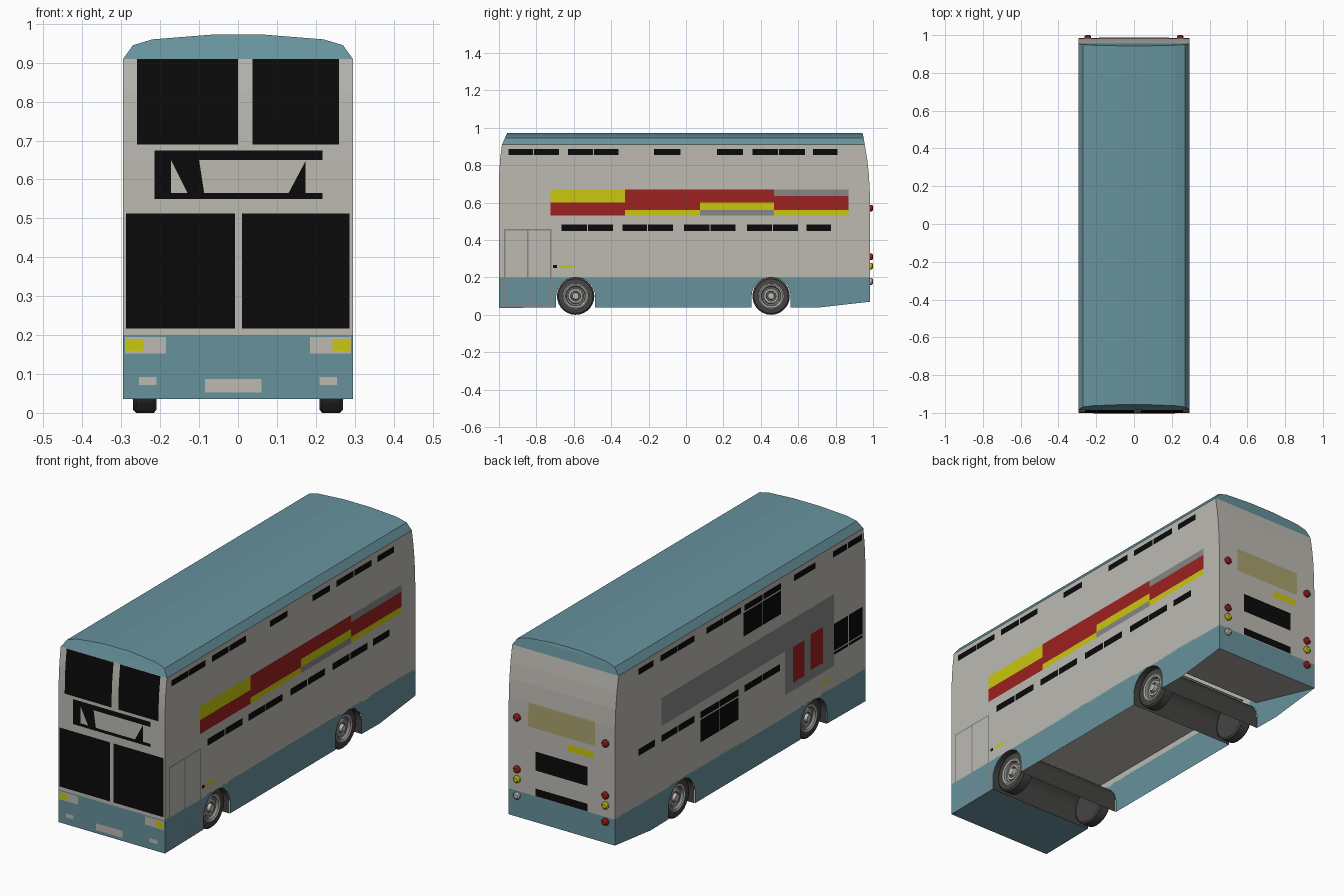
import bpy, bmesh, math
from mathutils import Vector

if "Cube" in bpy.data.objects:
    bpy.data.objects.remove(bpy.data.objects["Cube"])

def material(name, rgb):
    m = bpy.data.materials.new(name)
    m.diffuse_color = (*rgb, 1)
    m.use_nodes = True
    m.node_tree.nodes["Principled BSDF"].inputs["Base Color"].default_value = m.diffuse_color
    return m

MATS = [material("teal paint", (.135, .29, .335)), material("stone grey paint", (.51, .49, .45)),
        material("black glass", (.003, .003, .003)), material("yellow", (.59, .57, .005)),
        material("red", (.34, .015, .015)), material("mid grey", (.24, .24, .24)),
        material("dark rubber", (.06, .058, .055)), material("olive panel", (.39, .36, .16))]
TEAL, STONE, BLACK, YELLOW, RED, GREY, DARK, OLIVE = range(8)

def build(name, faces, facing=None, smooth=False):
    """Make an object from (points, colour) faces; facing sets the outward direction of plates."""
    bm = bmesh.new()
    for pts, col in faces:
        f = bm.faces.new([bm.verts.new(p) for p in pts])
        f.material_index = col
        f.normal_update()
        if facing and f.normal.dot(Vector(facing)) < 0:
            f.normal_flip()
    if not facing:
        bmesh.ops.remove_doubles(bm, verts=bm.verts, dist=1e-5)
        bmesh.ops.recalc_face_normals(bm, faces=bm.faces)
    me = bpy.data.meshes.new(name)
    bm.to_mesh(me)
    bm.free()
    for m in MATS:
        me.materials.append(m)
    ob = bpy.data.objects.new(name, me)
    bpy.context.collection.objects.link(ob)
    if smooth:
        bpy.ops.object.select_all(action='DESELECT')
        ob.select_set(True)
        bpy.context.view_layer.objects.active = ob
        bpy.ops.object.shade_smooth_by_angle(angle=math.radians(35))
    return ob

HX = .295
AXLES = (-.59, .455)
# Upper body rings: height, half width, front y, back y
LEVELS = [(.2, HX, -1, .985), (.5, HX, -1, .985), (.65, HX, -1, .983), (.75, HX, -.999, .978),
          (.83, HX, -.994, .969), (.91, HX, -.984, .956), (.945, .27, -.968, .95),
          (.96, .22, -.962, .947), (.972, .07, -.956, .943)]

def ring(l):
    z, x, f, b = l
    return [(-x, f, z), (x, f, z), (x, b, z), (-x, b, z)]

# Upper body and roof
faces = []
for a, b in zip(LEVELS, LEVELS[1:]):
    ra, rb = ring(a), ring(b)
    for i in range(4):
        j = (i + 1) % 4
        faces.append(([ra[i], ra[j], rb[j], rb[i]], TEAL if a[0] > .9 else STONE))
faces.append((ring(LEVELS[-1]), TEAL))
build("upper_body", faces)

# Wheel arch curve in y, z
def arch(yc, r=.104, n=16):
    arc = [(yc - r * math.cos(math.pi * i / n), .1 + r * math.sin(math.pi * i / n) * .96) for i in range(n + 1)]
    return [(yc - r, .04)] + arc + [(yc + r, .04)]

# Lower skirt with wheel arch openings, front and rear panels, front underside
outline = [(-1, .2), (-1, .036)] + arch(AXLES[0]) + arch(AXLES[1]) + [(.7, .038), (.985, .07), (.985, .2)]
# split into panels around each arch so every face is well formed
faces = []
for s in (-HX, HX):
    low = outline[1:-1]
    for (ya, za), (yb, zb) in zip(low, low[1:]):
        pts = [(s, ya, za), (s, yb, zb), (s, yb, .207), (s, ya, .207)]
        if abs(ya - yb) > 1e-6:
            faces.append((pts, TEAL))
build("right_and_left_skirt", [f for f in faces if f[0][0][0] > 0], (1, 0, 0)).name = "right_skirt"
build("left_skirt", [f for f in faces if f[0][0][0] < 0], (-1, 0, 0))
build("front_skirt", [([(-HX, -1, .036), (HX, -1, .036), (HX, -1, .2), (-HX, -1, .2)], TEAL)], (0, -1, 0))
build("rear_skirt", [([(-HX, .985, .07), (HX, .985, .07), (HX, .985, .2), (-HX, .985, .2)], TEAL)], (0, 1, 0))

def strip(path, col, x=HX - .001):
    return [([(-x, *a), (x, *a), (x, *b), (-x, *b)], col) for a, b in zip(path, path[1:])]

# Underside: closed nose, high middle floor, sloping tail
build("front_underside", strip([(-1, .036), (-.694, .04)], TEAL), (0, 0, -1))
build("middle_floor", strip([(-.6, .235), (.46, .235)], STONE), (0, 0, -1))
build("rear_floor", strip([(.555, .18), (.985, .07)], STONE), (0, 0, -1))
for nm, y in zip(("front", "rear"), AXLES):
    build(nm + "_wheel_arch", strip(arch(y), DARK), smooth=True)

# Flat plates on the sides: y0, y1, z0, z1, colour
def side_plates(name, side, rects, off=.002):
    x = side * (HX + off)
    build(name, [([(x, a, c), (x, b, c), (x, b, d), (x, a, d)], col) for a, b, c, d, col in rects], (side, 0, 0))

def vents(ranges, z0, z1):
    out = []
    for a, b in ranges:
        m = (a + b) / 2
        out += [(a, m - .003, z0, z1, BLACK), (m + .003, b, z0, z1, BLACK)] if b - a > .2 else [(a, b, z0, z1, BLACK)]
    return out

UP, LOW = (.855, .886), (.449, .483)
side_plates("right_windows", 1,
    vents([(-.95, -.68), (-.63, -.36), (-.17, -.03), (.165, .305), (.355, .635), (.68, .81)], *UP) +
    vents([(-.665, -.39), (-.34, -.07), (-.01, .265), (.325, .6), (.645, .775)], *LOW))
side_plates("right_stripes", 1, [
    (-.725, -.325, .6, .67, YELLOW), (-.725, -.325, .53, .6, RED),
    (-.325, .075, .56, .67, RED), (-.325, .075, .53, .56, YELLOW),
    (.075, .47, .6, .67, RED), (.075, .47, .56, .6, YELLOW), (.075, .47, .53, .56, GREY),
    (.47, .87, .635, .67, GREY), (.47, .87, .56, .635, RED), (.47, .87, .53, .56, YELLOW)])
side_plates("right_marker", 1, [(-.68, -.605, .25, .265, YELLOW), (-.71, -.69, .25, .265, BLACK)])

# Door outline on the right side
door = [(y, y + .007, .055, .455, GREY) for y in (-.972, -.849, -.727)]
side_plates("door_frame", 1, door + [(-.972, -.72, z, z + .007, GREY) for z in (.052, .452)], .003)

side_plates("left_windows", -1,
    vents([(.68, .8), (.355, .625), (-.01, .26), (-.33, -.04), (-.6, -.43), (-.97, -.74)], *UP) +
    vents([(.67, .8), (.355, .62), (.01, .31), (-.32, -.04)], *LOW) +
    vents([(-.33, -.03)], .73, .848) + vents([(.01, .31)], .33, .442) +
    vents([(-.975, -.75)], .385, .52) + vents([(-.975, -.75)], .365, .379))
side_plates("left_band", -1, [(-.75, .62, .53, .67, GREY), (-.75, -.36, .31, .53, GREY)])
side_plates("left_band_panels", -1, [(-.51, -.42, .35, .53, RED), (-.66, -.56, .36, .54, RED)], .004)
side_plates("left_marker", -1, [(-.72, -.65, .25, .265, YELLOW)])

# Plates on the curved ends follow the body profile
def end_y(z, side):
    k = 2 if side < 0 else 3
    for a, b in zip(LEVELS, LEVELS[1:]):
        if a[0] <= z <= b[0]:
            return a[k] + (b[k] - a[k]) * (z - a[0]) / (b[0] - a[0])
    return LEVELS[0][k]

def end_plates(name, side, polys, off=.002):
    build(name, [([(x, end_y(z, side) + side * off, z) for x, z in p], c) for p, c in polys], (0, side, 0))

def rect(x0, x1, z0, z1, col):
    cuts = [z0] + [l[0] for l in LEVELS if z0 < l[0] < z1] + [z1]
    return [([(x0, a), (x1, a), (x1, b), (x0, b)], col) for a, b in zip(cuts, cuts[1:])]

end_plates("front_windows", -1, rect(-.26, 0, .69, .91, BLACK) + rect(.037, .26, .69, .91, BLACK) +
           rect(-.288, -.008, .217, .513, BLACK) + rect(.01, .287, .217, .513, BLACK))
end_plates("front_sign_box", -1, rect(-.215, .217, .65, .675, BLACK) + rect(-.215, .217, .55, .565, BLACK) +
           rect(-.215, -.172, .565, .65, BLACK) +
           [([(-.172, .65), (-.1, .65), (-.087, .565), (-.13, .565)], BLACK),
            ([(.174, .648), (.13, .565), (.174, .565)], BLACK)])
lamps, bulbs = [], []
for s in (-1, 1):
    lamps += rect(s * .185, s * .291, .153, .195, STONE) + rect(s * .21, s * .254, .072, .092, STONE)
    bulbs += rect(s * .243, s * .289, .159, .19, YELLOW)
end_plates("headlamp_panels", -1, lamps + rect(-.085, .06, .053, .087, STONE))
end_plates("headlamps", -1, bulbs, .004)
end_plates("rear_panels", 1, rect(-.185, .185, .54, .66, OLIVE) + rect(-.18, -.035, .475, .51, YELLOW) +
           rect(-.145, .145, .33, .425, BLACK) + rect(-.145, .145, .202, .24, BLACK))

# Turned parts: (offset, radius, colour) profile spun about an axis
def lathe(name, centre, axis, prof, n=28):
    c, faces = Vector(centre), []
    d = Vector(axis)
    u = Vector((0, 0, 1))
    v = d.cross(u)
    P = lambda o, r, i: c + d * o + (u * math.cos(i * math.tau / n) + v * math.sin(i * math.tau / n)) * r
    for (o, r, _), (p, q, col) in zip(prof, prof[1:]):
        for i in range(n):
            pts = [P(o, r, i)] + ([P(o, r, i + 1)] if r else []) + ([P(p, q, i + 1)] if q else []) + [P(p, q, i)]
            faces.append((pts, col))
    build(name, faces, smooth=True)

# Tail lamps
for s, nm in ((-1, "left"), (1, "right")):
    for k, (z, col) in enumerate([(.57, RED), (.31, RED), (.26, YELLOW), (.178, STONE if s > 0 else RED)]):
        lathe(f"{nm}_tail_lamp_{k + 1}", (s * .245, .982, z), (0, 1, 0),
              [(0, .018, col), (.012, .018, col), (.018, .011, col), (.018, 0, col)], 12)

# Wheels with rim and hub
WHEEL = [(0, 0, DARK), (0, .092, DARK), (.006, .1, DARK), (.052, .1, DARK), (.06, .092, DARK), (.06, .066, DARK),
         (.062, .062, STONE), (.058, .054, STONE), (.045, .05, GREY), (.042, .042, GREY), (.05, .038, STONE),
         (.05, .028, STONE), (.044, .026, GREY), (.044, .02, GREY), (.06, .017, STONE), (.062, 0, STONE)]
for y, nm in zip(AXLES, ("front", "rear")):
    for s, sd in ((-1, "left"), (1, "right")):
        lathe(f"{nm}_{sd}_wheel", (s * .21, y, .1), (s, 0, 0), WHEEL)
